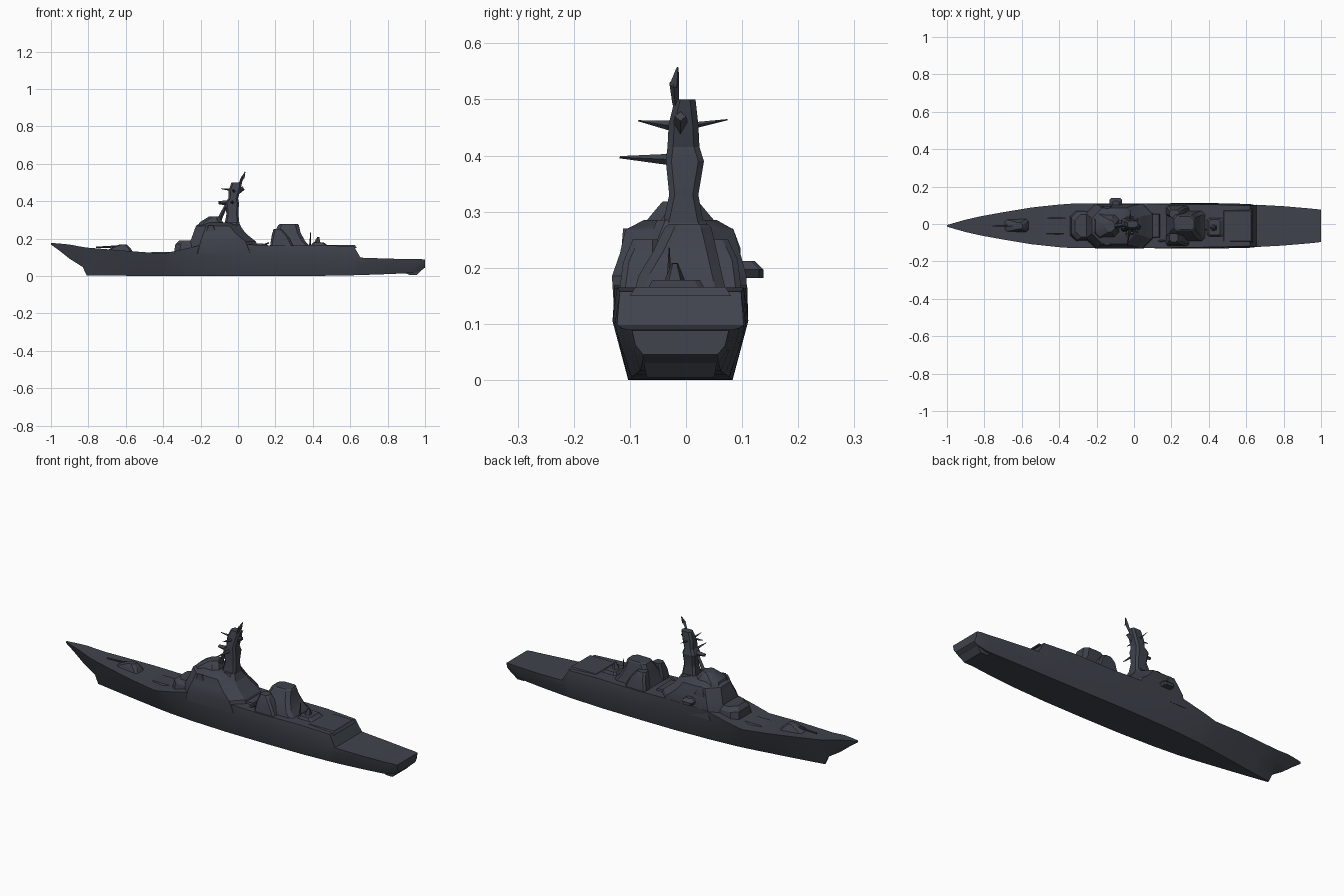
import bpy, bmesh, math
from mathutils import Vector

YC = -0.01  # centreline of the ship


def paint(name, rgb):
    m = bpy.data.materials.new(name)
    m.diffuse_color = (*rgb, 1)
    return m


SLATE = paint("slate_grey", (0.050, 0.056, 0.072))


def finish(name, bm, smooth=None):
    bmesh.ops.remove_doubles(bm, verts=bm.verts, dist=0.0003)
    bmesh.ops.recalc_face_normals(bm, faces=bm.faces)
    me = bpy.data.meshes.new(name)
    bm.to_mesh(me)
    bm.free()
    me.materials.append(SLATE)
    ob = bpy.data.objects.new(name, me)
    bpy.context.collection.objects.link(ob)
    if smooth:
        bpy.ops.object.select_all(action='DESELECT')
        bpy.context.view_layer.objects.active = ob
        ob.select_set(True)
        bpy.ops.object.shade_smooth_by_angle(angle=math.radians(smooth))
    return ob


def loft(name, rings, smooth=30):
    """Skin closed rings of points and cap both ends."""
    bm = bmesh.new()
    vs = [[bm.verts.new(p) for p in r] for r in rings]
    n = len(vs[0])
    for a, b in zip(vs, vs[1:]):
        for i in range(n):
            bm.faces.new((a[i], a[(i + 1) % n], b[(i + 1) % n], b[i]))
    bm.faces.new(vs[0])
    bm.faces.new(vs[-1])
    return finish(name, bm, smooth)


def tower(name, levels, c=0.0, smooth=25):
    """Stack of rectangles (z, x0, x1, y0, y1); c cuts the corners."""
    rings = []
    for z, x0, x1, y0, y1 in levels:
        if c:
            k = min(c, (x1 - x0) * .4, (y1 - y0) * .4)
            pts = [(x0 + k, y0), (x1 - k, y0), (x1, y0 + k), (x1, y1 - k),
                   (x1 - k, y1), (x0 + k, y1), (x0, y1 - k), (x0, y0 + k)]
        else:
            pts = [(x0, y0), (x1, y0), (x1, y1), (x0, y1)]
        rings.append([(x, y, z) for x, y in pts])
    return loft(name, rings, smooth)


def spar(name, p, q, r0, r1, sides=4):
    """Tapered bar between two points."""
    p, q = Vector(p), Vector(q)
    bm = bmesh.new()
    rot = (q - p).to_track_quat('Z', 'Y').to_matrix().to_4x4()
    rot.translation = (p + q) / 2
    bmesh.ops.create_cone(bm, cap_ends=True, segments=sides, radius1=r0,
                          radius2=r1, depth=(q - p).length, matrix=rot)
    return finish(name, bm)


# hull stations: x, keel z, keel half width, mid z, mid half width, deck z, deck half width
stations = [
    (-1.00, .168, .001, .172, .002, .177, .004),
    (-0.95, .132, .002, .152, .012, .173, .019),
    (-0.90, .092, .003, .135, .021, .168, .033),
    (-0.83, .048, .004, .105, .030, .155, .049),
    (-0.81, .004, .004, .090, .031, .152, .053),
    (-0.70, .002, .020, .070, .048, .143, .073),
    (-0.55, .001, .043, .065, .073, .131, .098),
    (-0.40, .000, .065, .065, .094, .120, .114),
    (-0.33, .000, .074, .075, .104, .135, .119),
    (-0.20, .000, .084, .085, .113, .165, .119),
    (0.00, .000, .092, .095, .118, .170, .119),
    (0.20, .000, .093, .105, .121, .163, .117),
    (0.45, .001, .092, .105, .121, .165, .113),
    (0.62, .004, .088, .100, .117, .158, .108),
    (0.655, .005, .087, .070, .109, .098, .113),
    (0.80, .010, .080, .060, .098, .093, .105),
    (0.93, .016, .072, .052, .087, .090, .094),
    (0.98, .030, .068, .052, .082, .090, .089),
    (1.00, .045, .066, .062, .080, .088, .086),
]
loft("hull", [[(x, YC + s * w, z) for s, w, z in
               ((-1, kw, kz), (-1, mw, mz), (-1, dw, dz),
                (1, dw, dz), (1, mw, mz), (1, kw, kz))]
              for x, kz, kw, mz, mw, dz, dw in stations], 35)

# skeg under the stern
tower("stern_skeg", [(.004, .92, .955, -.07, .05), (.03, .86, .98, -.075, .055)])

# foredeck: breakwater and gun
tower("foredeck_gun", [(.125, -.71, -.56, -.045, .03), (.150, -.68, -.575, -.038, .02),
                       (.168, -.635, -.595, -.028, .008)], .012)
spar("gun_barrel", (-.64, YC, .158), (-.76, YC, .153), .006, .004, 6)
tower("missile_deck", [(.115, -.50, -.33, -.06, .04), (.128, -.46, -.33, -.05, .03)])

# forward superstructure
tower("forward_house", [(.11, -.345, -.15, -.095, .075), (.17, -.335, -.15, -.085, .065),
                        (.19, -.315, -.16, -.07, .05)], .03)
tower("bridge_base", [(.12, -.27, .12, -.128, .108), (.185, -.255, .095, -.132, .108),
                      (.225, -.24, .045, -.118, .097), (.268, -.225, .01, -.108, .085),
                      (.285, -.20, -.02, -.075, .055)], .055)
tower("bridge_top", [(.25, -.222, -.07, -.085, .065), (.287, -.205, -.08, -.068, .048),
                     (.318, -.155, -.10, -.042, .022)], .025)
tower("mast_house", [(.24, -.09, .03, -.07, .05), (.285, -.08, .005, -.052, .035)], .015)
for side, y in (("port", -.095), ("starboard", .072)):
    tower(side + "_bridge_wing", [(.16, -.19, -.10, y - .025, y + .025),
                                  (.235, -.18, -.11, y - .02, y + .025),
                                  (.27, -.165, -.125, y - .017, y + .012)], .01)
tower("starboard_boat", [(.182, -.125, -.075, .09, .138), (.197, -.13, -.065, .09, .138),
                         (.212, -.115, -.08, .09, .123)], .008)

# midships
tower("midship_house", [(.14, .08, .145, -.08, .06), (.175, .08, .135, -.07, .05)])
spar("midship_davit", (.11, -.09, .15), (.165, -.09, .178), .008, .004)

# aft funnel and its side casings
tower("aft_funnel", [(.145, .165, .40, -.095, .075), (.185, .185, .36, -.085, .065),
                     (.23, .195, .335, -.058, .055), (.272, .215, .325, -.038, .045),
                     (.278, .225, .32, -.03, .04)], .018)
tower("funnel_casing_port", [(.15, .17, .30, -.12, -.05), (.21, .18, .27, -.112, -.05),
                             (.25, .19, .235, -.095, -.05)], .01)
tower("funnel_casing_starboard", [(.15, .17, .30, .04, .10), (.215, .18, .27, .04, .092),
                                  (.25, .19, .24, .035, .075)], .01)
tower("hangar_launcher", [(.15, .38, .50, -.075, .04), (.178, .40, .46, -.06, .025)], .01)
spar("aft_radar", (.425, -.02, .17), (.43, -.02, .208), .022, .006, 5)
spar("aft_whip", (.385, -.03, .165), (.388, -.03, .236), .005, .001)
tower("hangar_roof", [(.15, .46, .635, -.10, .08), (.166, .48, .625, -.09, .07)])

# mast, raked slightly aft
tower("mast", [(.26, -.075, .01, -.045, .035), (.33, -.062, .002, -.030, .022),
               (.39, -.068, .005, -.036, .032), (.415, -.052, .0, -.033, .024),
               (.455, -.05, .012, -.031, .022), (.50, -.035, .022, -.02, .017)], .01)
spar("mast_leg", (-.115, YC, .27), (-.06, YC, .385), .014, .008)
spar("lower_radar_arm", (-.03, -.03, .393), (-.035, -.118, .397), .010, .002)
spar("lower_platform_front", (-.03, YC, .39), (-.105, YC, .392), .018, .008)
spar("upper_yard_port", (-.02, -.02, .452), (-.03, -.085, .462), .010, .001)
spar("upper_yard_starboard", (-.02, .01, .453), (-.02, .074, .464), .006, .001)
spar("upper_yard_front", (-.04, YC, .462), (-.092, YC, .467), .007, .002)
spar("mast_shoulder", (-.01, YC, .445), (.03, YC, .47), .016, .010)
spar("topmast_lower", (.008, -.018, .49), (.026, -.021, .53), .006, .009)
spar("topmast_tip", (.026, -.021, .525), (.038, -.015, .557), .010, .002)
